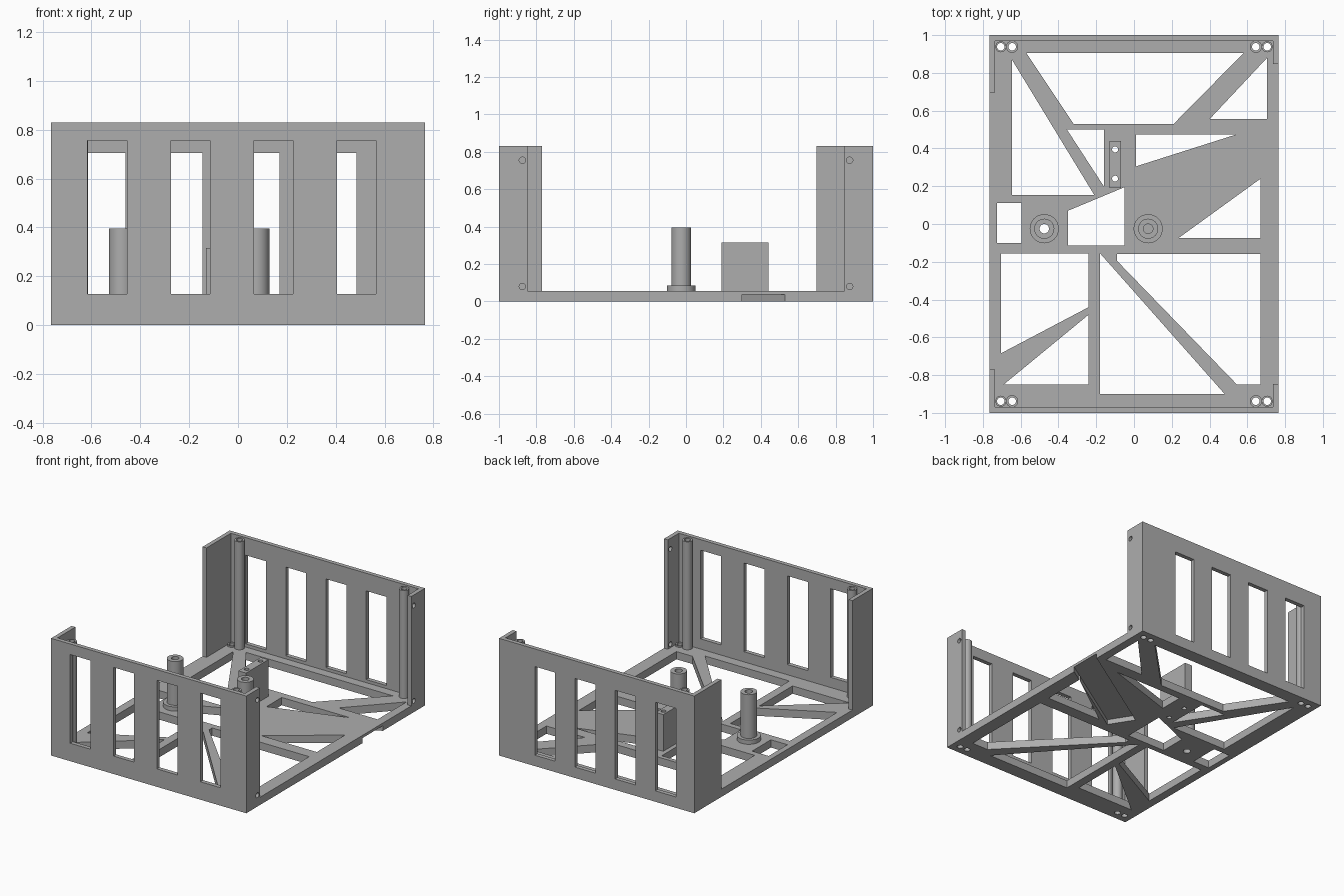
import bpy, bmesh, math
from mathutils import Vector, Matrix

if "Cube" in bpy.data.objects:
    bpy.data.objects.remove(bpy.data.objects["Cube"])

grey = bpy.data.materials.new("mid grey")
grey.use_nodes = True
grey.diffuse_color = (0.42, 0.42, 0.42, 1)
grey.node_tree.nodes["Principled BSDF"].inputs["Base Color"].default_value = (0.42, 0.42, 0.42, 1)

W, L, H, FLOOR, T = 0.765, 1.0, 0.83, 0.055, 0.03


def prism(bm, pts, lo, hi):
    """Extrude an outline in the ground plane from lo to hi."""
    face = bm.faces.new([bm.verts.new((x, y, lo)) for x, y in pts])
    face.normal_update()
    out = bmesh.ops.extrude_face_region(bm, geom=[face])
    bmesh.ops.translate(bm, vec=(0, 0, hi - lo),
                        verts=[v for v in out["geom"] if isinstance(v, bmesh.types.BMVert)])


def box(bm, x, y, z):
    prism(bm, [(x[0], y[0]), (x[1], y[0]), (x[1], y[1]), (x[0], y[1])], *z)


def rod(bm, centre, r, lo, hi, axis="Z", sides=32):
    cx, cy = centre
    if axis == "Z":
        m = Matrix.Translation((cx, cy, (lo + hi) / 2))
    else:  # along x, centre given as (y, z)
        m = Matrix.Translation(((lo + hi) / 2, cx, cy)) @ Matrix.Rotation(math.pi / 2, 4, "Y")
    bmesh.ops.create_cone(bm, cap_ends=True, segments=sides, radius1=r, radius2=r,
                          depth=hi - lo, matrix=m)


def finish(name, bm):
    bmesh.ops.recalc_face_normals(bm, faces=bm.faces[:])
    me = bpy.data.meshes.new(name)
    bm.to_mesh(me)
    bm.free()
    ob = bpy.data.objects.new(name, me)
    bpy.context.scene.collection.objects.link(ob)
    me.materials.append(grey)
    return ob


def cut(ob, bm):
    """Subtract the solids in bm from the object and bake the result."""
    cutter = finish("cutter", bm)
    mod = ob.modifiers.new("cut", "BOOLEAN")
    mod.operation, mod.solver, mod.object = "DIFFERENCE", "EXACT", cutter
    graph = bpy.context.evaluated_depsgraph_get()
    me = bpy.data.meshes.new_from_object(ob.evaluated_get(graph))
    ob.modifiers.clear()
    ob.data = me
    bpy.data.objects.remove(cutter)


def smooth(ob):
    bpy.ops.object.select_all(action="DESELECT")
    ob.select_set(True)
    bpy.context.view_layer.objects.active = ob
    bpy.ops.object.shade_smooth_by_angle(angle=math.radians(30))


# Base plate with truss openings
bm = bmesh.new()
box(bm, (-W, W), (-L, L), (0, FLOOR))
plate = finish("base_plate", bm)
openings = [
    [(-.645, .868), (-.645, .153), (-.21, .153)],
    [(-.57, .905), (.58, .905), (.21, .53), (-.32, .53)],
    [(.705, .88), (.705, .555), (.40, .555)],
    [(-.355, .5), (-.16, .5), (-.16, .2)],
    [(.01, .475), (.545, .475), (.01, .305)],
    [(.67, .24), (.67, -.075), (.235, -.075)],
    [(-.35, .07), (-.05, .195), (-.05, -.115), (-.35, -.115)],
    [(-.725, .11), (-.595, .11), (-.595, -.1), (-.725, -.1)],
    [(-.705, -.155), (-.24, -.155), (-.24, -.44), (-.705, -.685)],
    [(-.24, -.48), (-.24, -.85), (-.69, -.85)],
    [(-.18, -.155), (.48, -.9), (-.18, -.9)],
    [(-.09, -.16), (.67, -.16), (.67, -.85), (.545, -.85), (-.09, -.195)],
]
bm = bmesh.new()
for pts in openings:
    prism(bm, pts, -0.1, 0.2)
for sx in (-1, 1):
    for sy in (-1, 1):
        for x in (0.645, 0.705):
            rod(bm, (sx * x, sy * 0.938), 0.02, -0.1, 0.2, sides=20)
block_holes = [(-0.1, 0.395), (-0.1, 0.24)]
for c in block_holes:
    rod(bm, c, 0.016, -0.1, 0.2, sides=20)
rod(bm, (-0.475, -0.025), 0.025, -0.1, 0.2)
cut(plate, bm)

# Diagonal channel under the plate, open at the right edge
bm = bmesh.new()
a, b = Vector((0.88, 0.488)), Vector((0.1, -0.01))
side = (a - b).orthogonal().normalized() * 0.097
prism(bm, [a + side, b + side, b - side, a - side], -0.1, 0.036)
cut(plate, bm)
smooth(plate)


# Slotted end walls
def wall(name, sy, slots, z):
    bm = bmesh.new()
    box(bm, (-W, W), sorted((sy * L, sy * (L - T))), (FLOOR, H))
    ob = finish(name, bm)
    bm = bmesh.new()
    for x in slots:
        box(bm, (x, x + 0.16), sorted((sy * 1.1, sy * 0.9)), z)
    cut(ob, bm)


wall("front_wall", -1, [-0.615 + 0.34 * i for i in range(4)], (0.127, 0.755))
wall("back_wall", 1, [-0.62 + 0.315 * i for i in range(4)], (0.077, 0.705))

# Corner returns; the ones on the left side carry screw holes
for name, sx, sy, end in (("front_right", -1, -1, 0.77), ("front_left", 1, -1, 0.847),
                          ("back_right", -1, 1, 0.697), ("back_left", 1, 1, 0.847)):
    bm = bmesh.new()
    box(bm, sorted((sx * W, sx * (W - T))), sorted((sy * (L - T), sy * end)), (FLOOR, H))
    ob = finish(name + "_return", bm)
    if sx > 0:
        bm = bmesh.new()
        for z in (0.08, 0.755):
            rod(bm, (sy * 0.875, z), 0.017, 0.7, 0.8, "X", 20)
        cut(ob, bm)
    smooth(ob)

    # Tall hollow screw post standing against the wall
    c = (sx * 0.645, sy * 0.938)
    bm = bmesh.new()
    rod(bm, c, 0.032, FLOOR, H - 0.01, sides=24)
    post = finish(name + "_post", bm)
    bm = bmesh.new()
    rod(bm, c, 0.02, 0, 1, sides=20)
    cut(post, bm)
    smooth(post)

    # Low ring around the outer screw hole
    c = (sx * 0.705, sy * 0.938)
    bm = bmesh.new()
    rod(bm, c, 0.029, FLOOR, FLOOR + 0.01, sides=24)
    ring = finish(name + "_ring", bm)
    bm = bmesh.new()
    rod(bm, c, 0.02, 0, 1, sides=20)
    cut(ring, bm)
    smooth(ring)

# Standoffs with wide feet
for name, x, bottom in (("right_standoff", -0.475, 0), ("left_standoff", 0.075, 0.1)):
    c = (x, -0.025)
    for part, r, top in (("foot", 0.077, 0.085), ("column", 0.053, 0.395)):
        bm = bmesh.new()
        rod(bm, c, r, FLOOR if part == "foot" else 0.085, top, sides=40)
        ob = finish(name + "_" + part, bm)
        if bottom < top:
            bm = bmesh.new()
            rod(bm, c, 0.025, bottom, 0.6)
            cut(ob, bm)
        smooth(ob)

# Upright mounting block with two through holes
bm = bmesh.new()
box(bm, (-0.13, -0.07), (0.19, 0.44), (FLOOR, 0.315))
block = finish("mounting_block", bm)
bm = bmesh.new()
for c in block_holes:
    rod(bm, c, 0.016, 0, 0.5, sides=20)
cut(block, bm)
smooth(block)
